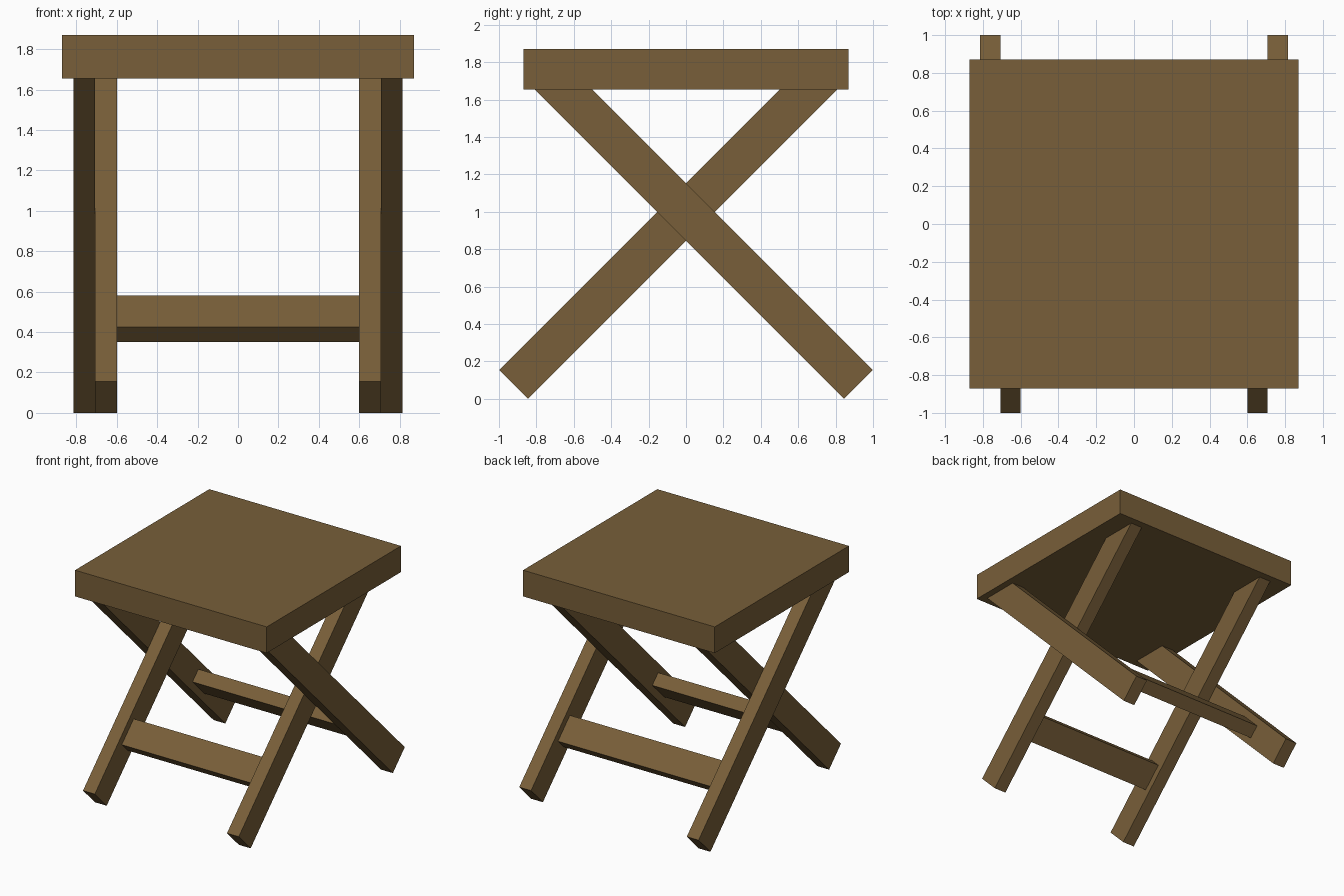
import bpy
import math

cube = bpy.data.objects.get("Cube")
if cube:
    bpy.data.objects.remove(cube, do_unlink=True)

# One brown wood for every part
wood = bpy.data.materials.new("brown wood")
wood.use_nodes = True
COLOUR = (0.188, 0.114, 0.041, 1.0)
wood.diffuse_color = COLOUR
bsdf = wood.node_tree.nodes["Principled BSDF"]
bsdf.inputs["Base Color"].default_value = COLOUR
bsdf.inputs["Roughness"].default_value = 0.8


def box(name, centre, size, tilt=0.0):
    """Flat-sided beam, tilted about the x axis."""
    bpy.ops.mesh.primitive_cube_add(size=1, location=centre)
    ob = bpy.context.object
    ob.name = name
    ob.scale = size
    bpy.ops.object.transform_apply(location=False, rotation=False, scale=True)
    ob.rotation_euler = (tilt, 0, 0)
    ob.data.materials.append(wood)
    return ob


BEAM_W = 0.218      # broad side of a beam
BEAM_T = 0.107      # thin side of a beam
PIVOT_Z = 1.0       # height where the legs cross
FOOT, HEAD = 0.9225, 0.7625   # y reach of the leg axis below and above the pivot
INNER = 0.6         # inside face of the inner legs

# Seat slab
box("seat", (0, 0, 1.7625), (1.74, 1.74, 0.215))

# Crossed leg frames: the inner pair stands at the front, the outer pair at the back
for frame, direction, inside in (("front", 1, INNER), ("back", -1, INNER + BEAM_T)):
    tilt = direction * math.radians(45)
    mid = (HEAD - FOOT) / 2
    length = (HEAD + FOOT) * math.sqrt(2)
    for side, sign in (("left", 1), ("right", -1)):
        box(f"{frame}_{side}_leg",
            (sign * (inside + BEAM_T / 2), direction * mid, PIVOT_Z + mid),
            (BEAM_T, length, BEAM_W), tilt)
    # Stretcher lies in the slope of its legs and spans between them
    box(f"{frame}_stretcher", (0, -direction * 0.535, PIVOT_Z - 0.535),
        (2 * inside, BEAM_W, BEAM_T), tilt)
